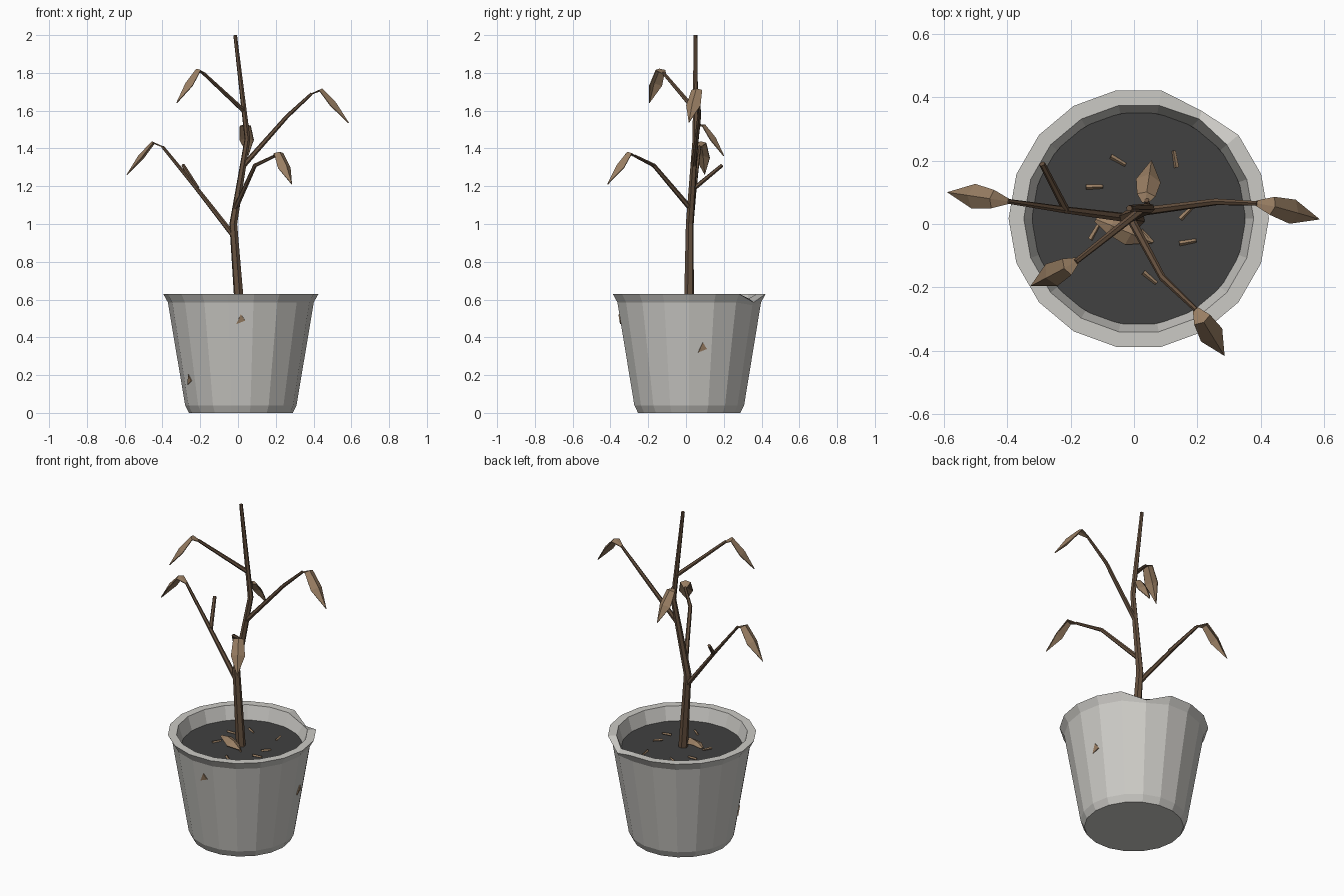
import bpy, bmesh, math
from mathutils import Vector, Matrix

cube = bpy.data.objects.get("Cube")
if cube:
    bpy.data.objects.remove(cube, do_unlink=True)

CENTRE = Vector((0.015, 0.017, 0))
SOIL_Z = 0.55
UP = Vector((0, 0, 1))


def material(name, rgb):
    m = bpy.data.materials.new(name)
    m.use_nodes = True
    m.diffuse_color = (*rgb, 1)
    m.node_tree.nodes["Principled BSDF"].inputs["Base Color"].default_value = (*rgb, 1)
    return m


POT = material("pale_grey_pot", (0.6, 0.59, 0.56))
SOIL = material("dark_soil", (0.052, 0.052, 0.052))
WOOD = material("dry_brown_wood", (0.13, 0.08, 0.048))
LEAF = material("withered_tan", (0.32, 0.21, 0.125))


def finish(bm, name, mat):
    mesh = bpy.data.meshes.new(name)
    bmesh.ops.recalc_face_normals(bm, faces=bm.faces)
    bm.to_mesh(mesh)
    bm.free()
    mesh.materials.append(mat)
    ob = bpy.data.objects.new(name, mesh)
    bpy.context.collection.objects.link(ob)
    return ob


def bridge(bm, rings):
    """Skin a list of closed rings and cap both ends."""
    n = len(rings[0])
    for a, b in zip(rings, rings[1:]):
        for i in range(n):
            j = (i + 1) % n
            bm.faces.new((a[i], a[j], b[j], b[i]))
    bm.faces.new(rings[0])
    bm.faces.new(rings[-1])


def lathe(name, profile, sides, mat, dents={}):
    """Turn (radius, height) pairs; dents maps (ring, side) to a move."""
    bm = bmesh.new()
    rings = []
    for k, (r, z) in enumerate(profile):
        ring = []
        for i in range(sides):
            a = math.tau * i / sides
            p = CENTRE + Vector((r * math.cos(a), r * math.sin(a), z))
            ring.append(bm.verts.new(p + Vector(dents.get((k, i), (0, 0, 0)))))
        rings.append(ring)
    bridge(bm, rings)
    return finish(bm, name, mat)


def tube(name, points, r0, r1, sides=6, mat=WOOD):
    """Tapered stick along a path."""
    bm = bmesh.new()
    pts = [Vector(p) for p in points]
    rings = []
    for k, p in enumerate(pts):
        d = (pts[min(k + 1, len(pts) - 1)] - pts[max(k - 1, 0)]).normalized()
        side = d.cross(Vector((0.3, 1, 0.1))).normalized()
        other = d.cross(side)
        r = r0 + (r1 - r0) * k / (len(pts) - 1)
        rings.append([bm.verts.new(p + r * (math.cos(a) * side + math.sin(a) * other))
                      for a in (math.tau * i / sides for i in range(sides))])
    bridge(bm, rings)
    return finish(bm, name, mat)


def leaf(name, base, apex, tip, width=0.038):
    """Folded leaf: rises to the apex, then droops to the tip."""
    base, apex, tip = Vector(base), Vector(apex), Vector(tip)
    across = (tip - base).cross(UP).normalized()
    ridge = across.cross(tip - apex).normalized()
    if ridge.z < 0:
        ridge = -ridge
    mid = apex.lerp(tip, 0.45) + ridge * 0.012
    bm = bmesh.new()
    rows = []
    for p, w, drop in ((base, 0.008, 0.005), (apex, width * 0.75, 0.012), (mid, width, 0.024)):
        rows.append([bm.verts.new(q) for q in
                     (p - across * w - ridge * drop, p, p + across * w - ridge * drop)])
    for a, b in zip(rows, rows[1:]):
        for i in (0, 1):
            bm.faces.new((a[i], a[i + 1], b[i + 1], b[i]))
    end = bm.verts.new(tip)
    for i in (0, 1):
        bm.faces.new((rows[-1][i], rows[-1][i + 1], end))
    ob = finish(bm, name, LEAF)
    thick = ob.modifiers.new("thickness", "SOLIDIFY")
    thick.thickness = 0.005
    thick.offset = 0
    return ob


def scuff(name, degrees, z):
    """Triangular chip plate lying on one flat side of the pot."""
    a = math.radians(degrees)
    out = Vector((math.cos(a), math.sin(a), 0))
    slope = 0.091 / 0.545
    r = (0.295 + (z - 0.04) * slope) * math.cos(math.pi / 18)
    along = UP.cross(out)
    rise = (UP + out * slope).normalized()
    normal = along.cross(rise)
    p = CENTRE + out * r + UP * z
    bm = bmesh.new()
    rings = [[bm.verts.new(p + along * u + rise * v + normal * h)
              for u, v in ((-0.024, -0.025), (0.023, -0.006), (0, 0.028))]
             for h in (-0.002, 0.005)]
    bridge(bm, rings)
    finish(bm, name, LEAF)


# Pot with a broken notch in the rim
lathe("pot",
      [(0.275, 0), (0.295, 0.04), (0.386, 0.585), (0.411, 0.63),
       (0.363, 0.63), (0.338, 0.55), (0.33, 0.52)],
      18, POT,
      {(3, 3): (-0.008, -0.015, -0.045), (4, 3): (0.01, 0.0, -0.025),
       (2, 3): (0, 0, -0.015)})
lathe("soil", [(0.33, SOIL_Z - 0.02), (0.336, SOIL_Z)], 40, SOIL)
scuff("front_scuff", 270, 0.495)
scuff("low_left_scuff", 210, 0.175)
scuff("side_scuff", 12, 0.345)

# Stem and branches
tube("stem", [(0.01, 0.015, 0.53), (-0.025, 0.02, 1.0),
              (0.05, 0.05, 1.45), (-0.015, 0.05, 2.0)], 0.027, 0.01)
tube("lower_branch", [(-0.025, 0.02, 0.94), (-0.22, 0.045, 1.19), (-0.4, 0.072, 1.41)],
     0.015, 0.008)
tube("broken_twig", [(-0.215, 0.045, 1.19), (-0.29, 0.19, 1.31)], 0.012, 0.01)
tube("front_branch", [(-0.015, 0.025, 1.08), (0.09, -0.17, 1.31), (0.195, -0.27, 1.36)],
     0.014, 0.008)
tube("side_branch", [(0.03, 0.04, 1.31), (0.26, 0.07, 1.57), (0.39, 0.065, 1.69)],
     0.014, 0.008)
tube("upper_branch", [(0.03, 0.05, 1.6), (-0.185, -0.12, 1.8)], 0.013, 0.009)
tube("back_stub", [(0.045, 0.045, 1.48), (0.04, 0.075, 1.53)], 0.011, 0.008)

# Drooping leaves
leaf("lower_leaf", (-0.4, 0.072, 1.41), (-0.455, 0.08, 1.435), (-0.588, 0.1, 1.26))
leaf("front_leaf", (0.195, -0.27, 1.36), (0.22, -0.31, 1.38), (0.285, -0.415, 1.21))
leaf("side_leaf", (0.39, 0.065, 1.69), (0.445, 0.055, 1.715), (0.585, 0.015, 1.535))
leaf("upper_leaf", (-0.18, -0.115, 1.795), (-0.22, -0.14, 1.82), (-0.325, -0.195, 1.64))
leaf("back_leaf", (0.035, 0.07, 1.525), (0.04, 0.1, 1.525), (0.055, 0.2, 1.36))
leaf("fallen_leaf", (-0.12, 0.015, 0.575), (-0.07, -0.005, 0.59), (0.06, -0.06, 0.56))

# Dry debris scattered on the soil: x, y, heading in degrees
for i, (x, y, deg) in enumerate([(-0.05, 0.2, -30), (0.13, 0.205, 100), (-0.125, 0.117, 2),
                                 (0.165, 0.035, 45), (0.17, -0.057, 10), (-0.125, -0.025, 60),
                                 (0.05, -0.17, -40), (0.04, -0.04, -45)]):
    half = Matrix.Rotation(math.radians(deg), 3, "Z") @ Vector((0.027, 0, 0))
    p = Vector((x, y, SOIL_Z + 0.004))
    tube(f"debris_{i + 1}", [p - half, p + half], 0.008, 0.006, 4, LEAF)
